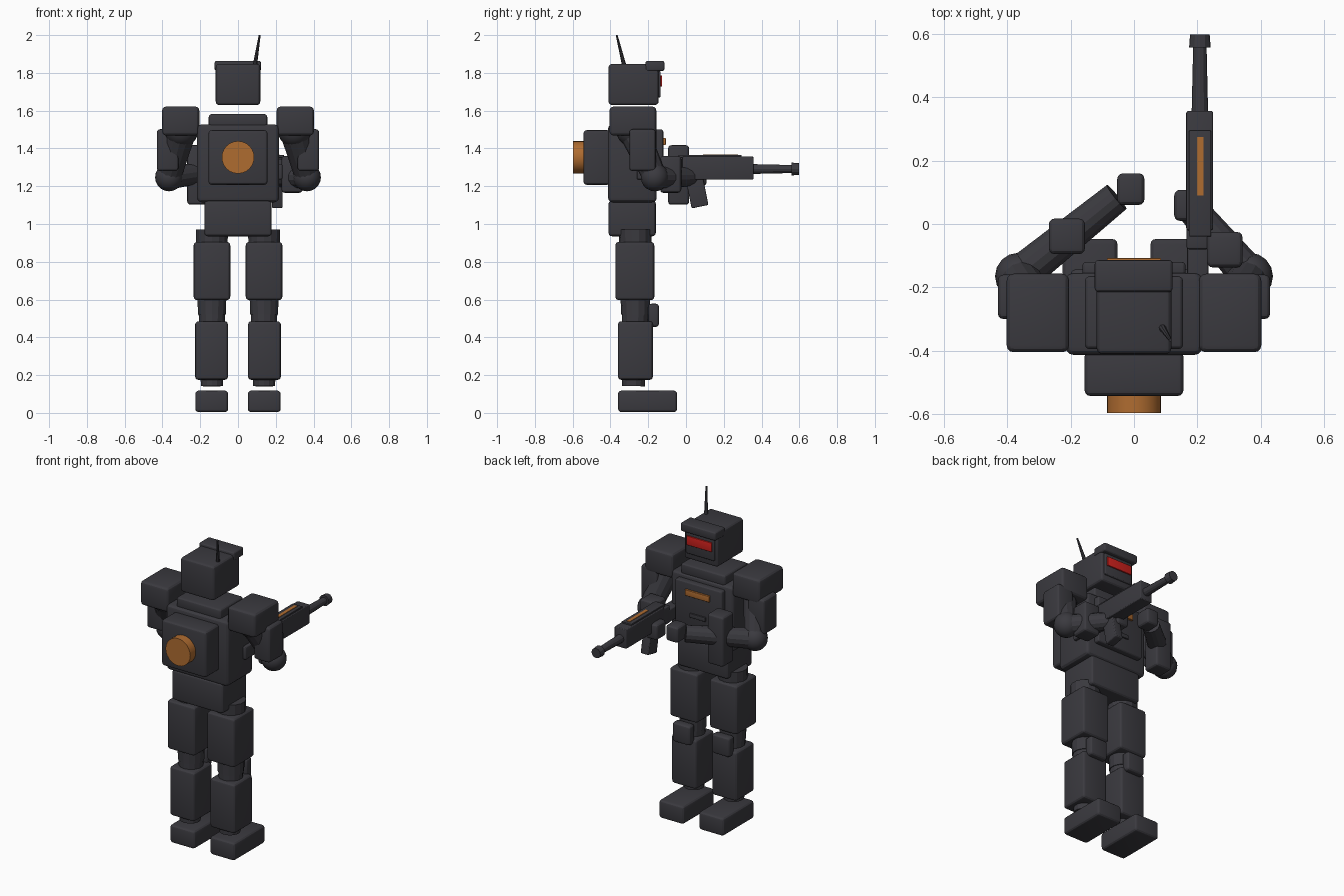
import bpy, bmesh
from mathutils import Vector, Matrix

if "Cube" in bpy.data.objects:
    bpy.data.objects.remove(bpy.data.objects["Cube"], do_unlink=True)


def material(name, rgb):
    m = bpy.data.materials.new(name)
    m.use_nodes = True
    m.diffuse_color = (*rgb, 1)
    m.node_tree.nodes["Principled BSDF"].inputs["Base Color"].default_value = (*rgb, 1)
    return m


DARK = material("dark_armor", (0.043, 0.042, 0.05))
ORANGE = material("orange_accent", (0.43, 0.15, 0.03))
RED = material("red_visor", (0.62, 0.015, 0.012))
parts = []


def finish(name, bm, mat):
    mesh = bpy.data.meshes.new(name)
    bm.to_mesh(mesh)
    bm.free()
    mesh.materials.append(mat)
    ob = bpy.data.objects.new(name, mesh)
    bpy.context.collection.objects.link(ob)
    parts.append(ob)
    return ob


def box(name, x, y, z, mat=DARK, bevel=0.018, tilt=0):
    """Rounded box given by its (min, max) range on each axis."""
    size = Vector([r[1] - r[0] for r in (x, y, z)])
    mid = Vector([(r[0] + r[1]) / 2 for r in (x, y, z)])
    bm = bmesh.new()
    bmesh.ops.create_cube(bm, size=1)
    bmesh.ops.scale(bm, vec=size, verts=bm.verts)
    if bevel:
        bmesh.ops.bevel(bm, geom=bm.edges[:], offset=min(bevel, min(size) * 0.3),
                        segments=3, profile=0.5, affect='EDGES')
    bm.transform(Matrix.Translation(mid) @ Matrix.Rotation(tilt, 4, 'X'))
    return finish(name, bm, mat)


def rod(name, a, b, r1, r2, sides=14, mat=DARK):
    """Tapered cylinder from point a to point b."""
    a, b = Vector(a), Vector(b)
    bm = bmesh.new()
    bmesh.ops.create_cone(bm, cap_ends=True, segments=sides, radius1=r1,
                          radius2=r2, depth=(b - a).length)
    turn = (b - a).to_track_quat('Z', 'Y').to_matrix().to_4x4()
    bm.transform(Matrix.Translation((a + b) / 2) @ turn)
    return finish(name, bm, mat)


def ball(name, centre, r):
    bm = bmesh.new()
    bmesh.ops.create_uvsphere(bm, u_segments=16, v_segments=10, radius=r)
    bm.transform(Matrix.Translation(centre))
    return finish(name, bm, DARK)


def span(side, lo, hi):
    """Range on x, mirrored to the given side."""
    return tuple(sorted((side * lo, side * hi)))


# Head
box("head", (-.118, .118), (-.41, -.145), (1.63, 1.847))
box("face_plate", (-.1, .1), (-.16, -.135), (1.67, 1.81), bevel=0.008)
box("brow", (-.124, .122), (-.215, -.114), (1.81, 1.864), bevel=0.012)
box("visor", (-.088, .088), (-.136, -.127), (1.728, 1.786), RED, bevel=0.003)
rod("antenna", (.088, -.325, 1.83), (.115, -.367, 2.0), .012, .005, 8)

# Torso
box("torso", (-.217, .217), (-.413, -.155), (1.115, 1.527), bevel=0.025)
box("collar", (-.155, .155), (-.395, -.165), (1.51, 1.582), bevel=0.015)
box("chest_plate", (-.163, .163), (-.17, -.12), (1.2, 1.5), bevel=0.012)
box("chest_vent", (-.085, .085), (-.122, -.107), (1.418, 1.456), ORANGE, bevel=0.003)
box("chest_slot", (-.055, .055), (-.123, -.112), (1.285, 1.312), bevel=0.003)
box("pelvis", (-.178, .178), (-.41, -.16), (.935, 1.125))
box("backpack", (-.156, .156), (-.543, -.4), (1.207, 1.497))
rod("backpack_disk", (0, -.54, 1.353), (0, -.597, 1.353), .086, .086, 24, ORANGE)

# Legs and upper arms on both sides
for s, side in ((1, "left"), (-1, "right")):
    c, y = s * .138, -.268
    rod(side + "_thigh_core", (c, y, .52), (c, y, .97), .076, .087)
    box(side + "_thigh", span(s, .041, .235), (-.374, -.168), (.597, .905))
    rod(side + "_shin_core", (c, y - .01, .142), (c, y, .53), .06, .072)
    box(side + "_shin", span(s, .053, .227), (-.36, -.175), (.175, .485))
    box(side + "_knee_pad", span(s, .075, .2), (-.2, -.143), (.455, .578))
    box(side + "_foot", span(s, .052, .226), (-.36, -.047), (.004, .118))

    box(side + "_shoulder", span(s, .205, .402), (-.405, -.157), (1.468, 1.622), bevel=0.022)
    joint, elbow = (s * .3, -.28, 1.5), (s * .365, -.165, 1.247)
    ball(side + "_shoulder_joint", joint, .092)
    rod(side + "_upper_arm", joint, elbow, .082, .062)
    box(side + "_upper_arm_guard", span(s, .315, .43), (-.3, -.16), (1.28, 1.502))
    ball(side + "_elbow", elbow, .074)

# Forearms, guards and hands
rod("right_forearm", (-.365, -.165, 1.245), (-.055, .085, 1.29), .062, .05)
box("right_forearm_guard", (-.269, -.155), (-.095, .017), (1.102, 1.417))
box("right_hand", (-.053, .033), (.06, .16), (1.25, 1.35))
rod("left_forearm", (.365, -.165, 1.245), (.19, .04, 1.25), .062, .05)
box("left_forearm_guard", (.23, .343), (-.137, -.025), (1.165, 1.36))
box("left_hand", (.127, .213), (.01, .108), (1.2, 1.3))

# Rifle
box("rifle_body", (.165, .25), (-.02, .357), (1.235, 1.357), bevel=0.007)
box("rifle_stock", (.168, .236), (-.26, 0), (1.235, 1.318), bevel=0.01)
box("rifle_receiver", (.166, .236), (-.08, 0), (1.235, 1.345), bevel=0.008)
box("rifle_rail", (.174, .243), (-.04, .295), (1.35, 1.366), bevel=0.003)
box("rifle_stripe", (.199, .22), (.09, .275), (1.364, 1.369), ORANGE, bevel=0)
box("rifle_magazine", (.18, .236), (.012, .103), (1.09, 1.26), bevel=0.008, tilt=0.2)
rod("rifle_barrel", (.208, .35, 1.291), (.208, .57, 1.291), .026, .021, 12)
rod("rifle_muzzle", (.208, .558, 1.291), (.208, .598, 1.291), .034, .031, 12)

# Soft bevels with sharp edges kept
bpy.ops.object.select_all(action='DESELECT')
for ob in parts:
    ob.select_set(True)
bpy.context.view_layer.objects.active = parts[0]
bpy.ops.object.shade_smooth_by_angle(angle=0.4)
